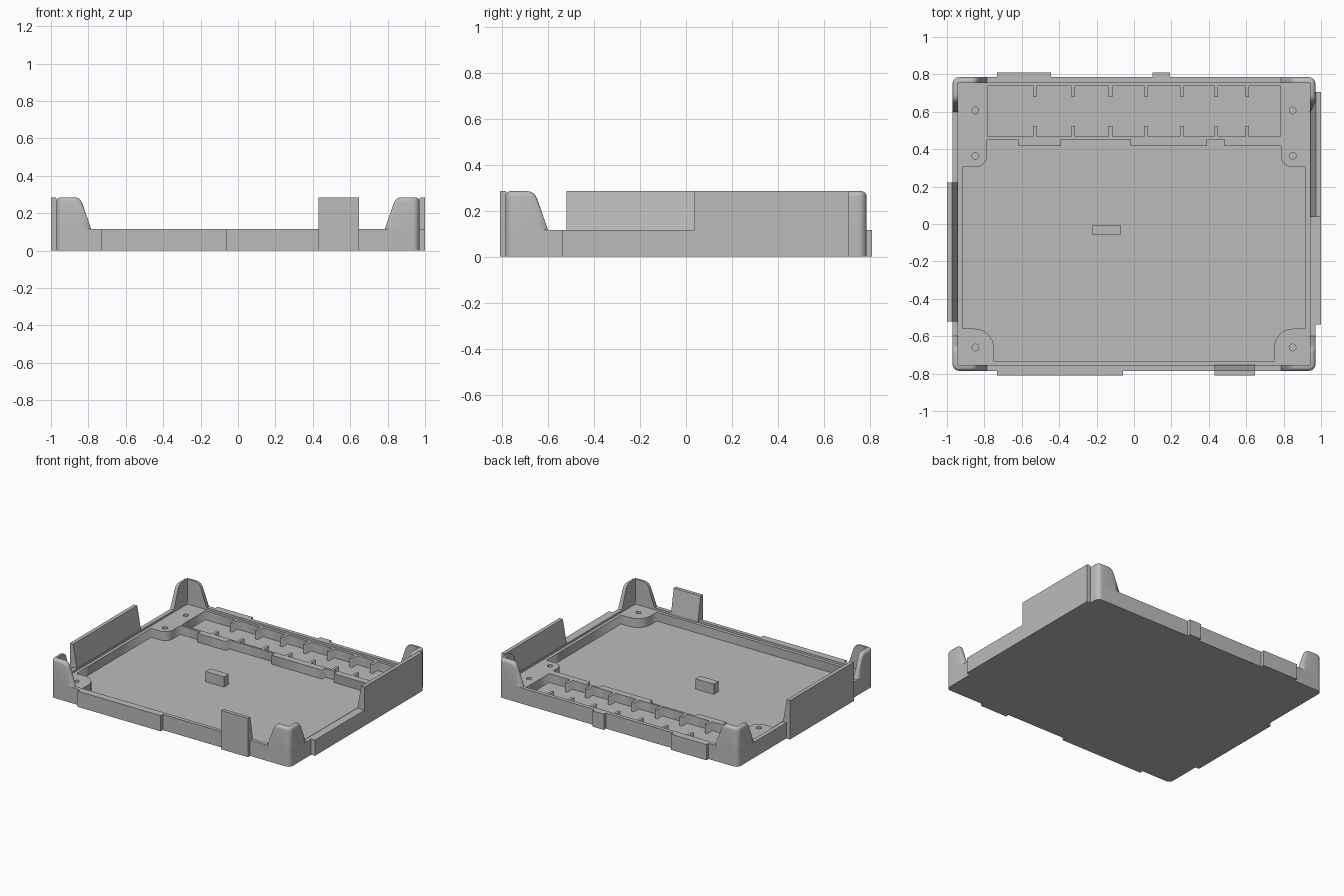
import bpy, bmesh, math

cube = bpy.data.objects.get("Cube")
if cube:
    bpy.data.objects.remove(cube, do_unlink=True)

HX, HY = 0.97, 0.785                    # half size of the tray body
FLOOR, DECK, RIM, TOP = 0.035, 0.10, 0.115, 0.285

grey = bpy.data.materials.new("light_grey")
grey.use_nodes = True
COLOUR = (0.5, 0.5, 0.5, 1)
grey.diffuse_color = COLOUR
grey.node_tree.nodes["Principled BSDF"].inputs["Base Color"].default_value = COLOUR


def add(name, bm):
    """Turn a bmesh into a finished object."""
    bmesh.ops.remove_doubles(bm, verts=bm.verts, dist=1e-5)
    bmesh.ops.recalc_face_normals(bm, faces=bm.faces)
    me = bpy.data.meshes.new(name)
    bm.to_mesh(me)
    bm.free()
    me.materials.append(grey)
    ob = bpy.data.objects.new(name, me)
    bpy.context.collection.objects.link(ob)
    return ob


def layer(name, loops, z0, z1):
    """Flat layer: first loop is the outline, the others are holes."""
    cu = bpy.data.curves.new(name, 'CURVE')
    cu.dimensions, cu.fill_mode = '2D', 'BOTH'
    cu.extrude = (z1 - z0) / 2
    for loop in loops:
        sp = cu.splines.new('POLY')
        sp.points.add(len(loop) - 1)
        for p, (x, y) in zip(sp.points, loop):
            p.co = (x, y, 0, 1)
        sp.use_cyclic_u = True
    tmp = bpy.data.objects.new(name + "_outline", cu)
    bpy.context.collection.objects.link(tmp)
    deps = bpy.context.evaluated_depsgraph_get()
    me = bpy.data.meshes.new_from_object(tmp.evaluated_get(deps))
    bm = bmesh.new()
    bm.from_mesh(me)
    bmesh.ops.translate(bm, verts=bm.verts, vec=(0, 0, (z0 + z1) / 2))
    bpy.data.objects.remove(tmp, do_unlink=True)
    bpy.data.meshes.remove(me)
    bpy.data.curves.remove(cu)
    return add(name, bm)


def arc(cx, cy, r, a0, a1, n=8):
    steps = [math.radians(a0 + (a1 - a0) * i / n) for i in range(n + 1)]
    return [(cx + r * math.cos(a), cy + r * math.sin(a)) for a in steps]


def rounded(hx, hy, r):
    pts = []
    for a, sx, sy in ((0, 1, 1), (90, -1, 1), (180, -1, -1), (270, 1, -1)):
        pts += arc(sx * (hx - r), sy * (hy - r), r, a, a + 90)
    return pts


def prism(name, section, place, a, b):
    """Extrude a section; place(u, z, t) maps it into space."""
    bm = bmesh.new()
    ends = [[bm.verts.new(place(u, z, t)) for u, z in section] for t in (a, b)]
    for e in ends:
        bm.faces.new(e)
    for i in range(len(section)):
        j = (i + 1) % len(section)
        bm.faces.new((ends[0][i], ends[0][j], ends[1][j], ends[1][i]))
    return add(name, bm)


# Tray floor and raised rim
outline = rounded(HX, HY, 0.035)
layer("tray_floor", [outline], 0, FLOOR)
layer("tray_rim", [outline, rounded(0.94, 0.757, 0.008)], DECK, RIM)

# Main pocket: screw-boss corners and a stepped divider edge
main = [(-0.75, -0.733), (0.75, -0.733)]
main += arc(0.85, -0.66, 0.1, 180, 90)
main += [(0.918, -0.56), (0.918, 0.305)]
main += arc(0.845, 0.365, 0.06, 270, 180)
NEAR, FAR = 0.418, 0.452
for x, y0, y1 in ((0.785, NEAR, NEAR), (0.485, NEAR, FAR), (0.39, FAR, NEAR),
                  (-0.02, NEAR, FAR), (-0.39, FAR, NEAR), (-0.62, NEAR, FAR),
                  (-0.785, FAR, FAR)):
    main += [(x, y0)] if y0 == y1 else [(x, y0), (x, y1)]
main += arc(-0.845, 0.365, 0.06, 0, -90)
main += [(-0.918, 0.305), (-0.918, -0.56)]
main += arc(-0.85, -0.66, 0.1, 90, 0)

# Rear pocket with pairs of small ribs
ribs = [-0.53, -0.325, -0.125, 0.065, 0.255, 0.44, 0.605]
Y0, Y1, W, L = 0.467, 0.738, 0.01, 0.058
rear = [(-0.783, Y0)]
for x in ribs:
    rear += [(x - W, Y0), (x - W, Y0 + L), (x + W, Y0 + L), (x + W, Y0)]
rear += [(0.783, Y0), (0.783, Y1)]
for x in reversed(ribs):
    rear += [(x + W, Y1), (x + W, Y1 - L), (x - W, Y1 - L), (x - W, Y1)]
rear.append((-0.783, Y1))

holes = [arc(sx * 0.848, y, 0.018, 0, 345, 23)
         for sx in (-1, 1) for y in (-0.66, 0.365, 0.607)]
layer("tray_deck", [outline, main, rear] + holes, FLOOR, DECK)


# Corner posts: L-shaped walls lofted around each rounded corner
def corner_post(name, sx, sy):
    r, thick = 0.035, 0.03
    leg = [(0.185, RIM), (0.14, 0.245), (0.133, 0.262), (0.122, 0.276),
           (0.108, 0.283), (0.092, TOP), (r, TOP)]
    # each station: outer point, inward direction, height
    path = [((d, 0), (0, 1), h) for d, h in leg[:-1]]
    for x, y in arc(r, r, r, 270, 180, 6):
        path.append(((x, y), ((r - x) / r, (r - y) / r), TOP))
    path += [((0, d), (1, 0), h) for d, h in reversed(leg[:-1])]
    bm = bmesh.new()
    rows = []
    for (x, y), (nx, ny), h in path:
        k = min(0.022, h - RIM)
        sect = [(0, RIM)]
        sect += [(k * (1 - math.cos(a)), h - k + k * math.sin(a))
                 for a in (math.pi * i / 10 for i in range(6))]
        sect += [(thick, h), (thick, RIM)]
        row = []
        for u, z in sect:
            px, py = x + nx * u, y + ny * u
            if u == thick and nx and ny:        # keep the inside corner square
                px = py = thick
            row.append(bm.verts.new((sx * (HX - px), sy * (HY - py), z)))
        rows.append(row)
    for a, b in zip(rows, rows[1:]):
        for i in range(len(a) - 1):
            bm.faces.new((a[i], a[i + 1], b[i + 1], b[i]))
    bmesh.ops.dissolve_degenerate(bm, dist=1e-5, edges=bm.edges)
    ob = add(name, bm)
    bpy.ops.object.select_all(action='DESELECT')
    ob.select_set(True)
    bpy.context.view_layer.objects.active = ob
    bpy.ops.object.shade_smooth_by_angle(angle=math.radians(35))


for side, sx in (("left", 1), ("right", -1)):
    for end, sy in (("front", -1), ("back", 1)):
        corner_post(f"{end}_{side}_post", sx, sy)

# Outer plates (low) and guard panels (tall, sloped on the inside)
low = [(0, 0), (0, RIM), (0.032, RIM), (0.032, 0)]
tall = [(0, 0), (0, TOP), (0.027, TOP), (0.057, RIM), (0.057, DECK),
        (0.03, DECK), (0.03, 0)]
sides = {
    "left": lambda u, z, t: (1 - u, t, z),
    "right": lambda u, z, t: (-1 + u, t, z),
    "front": lambda u, z, t: (t, -0.81 + u, z),
    "back": lambda u, z, t: (t, 0.81 - u, z),
}
prism("left_guard", tall, sides["left"], 0.037, 0.707)
prism("left_plate", low, sides["left"], -0.537, 0.037)
prism("right_guard", tall, sides["right"], -0.52, 0.222)
prism("front_guard", tall, sides["front"], 0.43, 0.648)
prism("front_plate", low, sides["front"], -0.733, -0.06)
prism("back_wide_plate", low, sides["back"], -0.733, -0.445)
prism("back_narrow_plate", low, sides["back"], 0.1, 0.193)

# Small block on the floor
block = [(-0.222, FLOOR), (-0.222, 0.11), (-0.072, 0.11), (-0.072, FLOOR)]
prism("floor_block", block, lambda u, z, t: (u, t, z), -0.06, -0.005)
